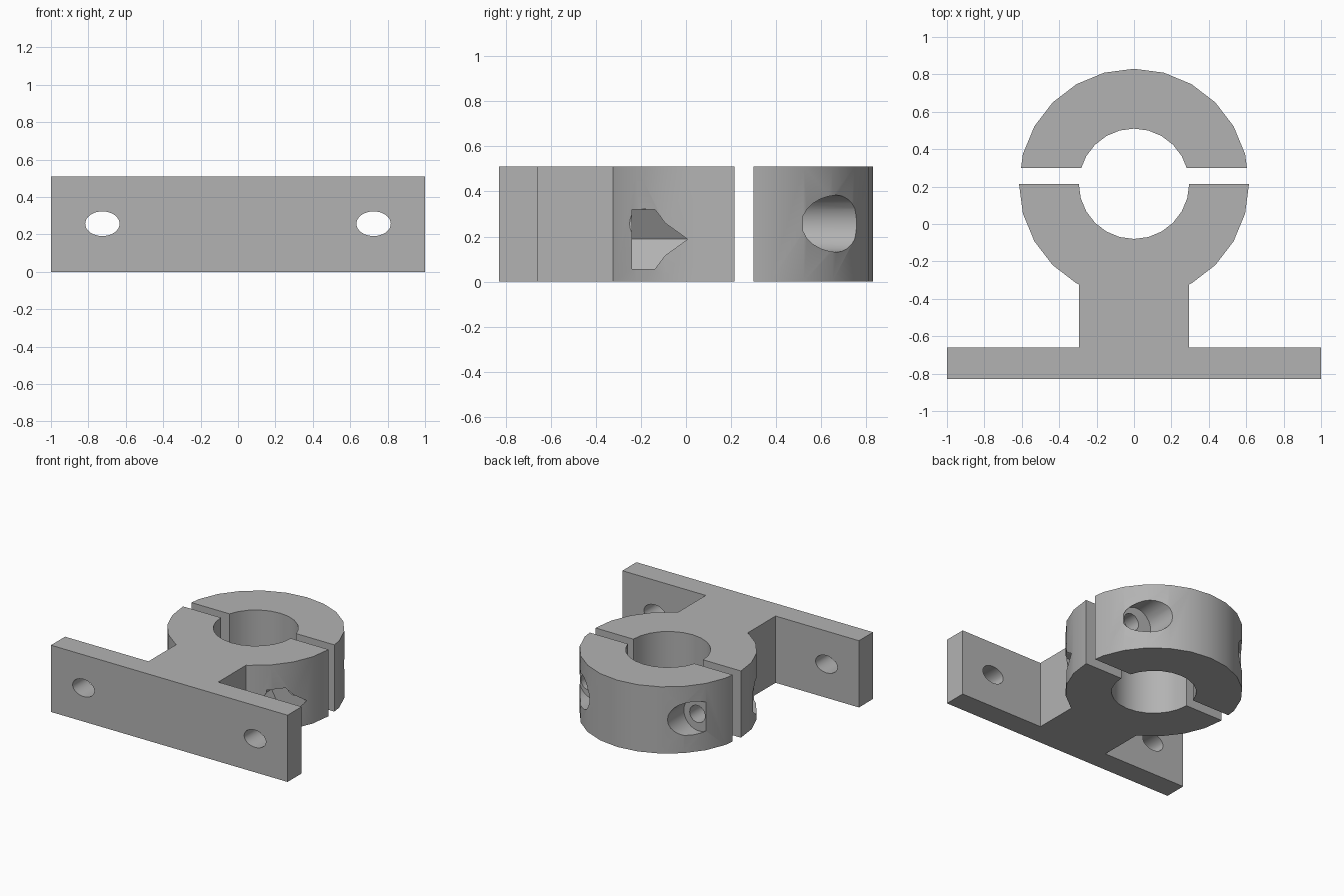
import bpy, bmesh
from math import sin, cos, radians, pi

if "Cube" in bpy.data.objects:
    bpy.data.objects.remove(bpy.data.objects["Cube"])

HEIGHT, MID = 0.51, 0.257
CY, R_OUT, R_IN = 0.215, 0.615, 0.295   # clamp ring
GAP_BACK = 0.30

steel = bpy.data.materials.new("plain grey")
steel.use_nodes = True
grey = (0.45, 0.45, 0.45, 1)
steel.diffuse_color = grey
steel.node_tree.nodes["Principled BSDF"].inputs["Base Color"].default_value = grey


def make_object(name, bm):
    bmesh.ops.recalc_face_normals(bm, faces=bm.faces)
    mesh = bpy.data.meshes.new(name)
    bm.to_mesh(mesh)
    bm.free()
    mesh.materials.append(steel)
    ob = bpy.data.objects.new(name, mesh)
    bpy.context.collection.objects.link(ob)
    return ob


def prism(name, points, move):
    """Extrude a closed 2D outline; points are 2D, move is the 3D sweep."""
    bm = bmesh.new()
    face = bm.faces.new([bm.verts.new(p) for p in points])
    out = bmesh.ops.extrude_face_region(bm, geom=[face])
    verts = [v for v in out["geom"] if isinstance(v, bmesh.types.BMVert)]
    bmesh.ops.translate(bm, verts=verts, vec=move)
    return make_object(name, bm)


def arc(r, start, stop, step):
    return [(r * cos(radians(a)), CY + r * sin(radians(a)), 0)
            for a in range(start, stop + step // abs(step), step)]


def bore(x, z, rx, rz, y0, y1, sides):
    """Cutter running along y, round or hexagonal."""
    pts = [(x + rx * cos(2 * pi * i / sides), y0, z + rz * sin(2 * pi * i / sides))
           for i in range(sides)]
    ob = prism("bore_cutter", pts, (0, y1 - y0, 0))
    ob.hide_render = True
    return ob


def cut(target, cutters):
    """Apply the boolean cuts, then discard the cutters."""
    for c in cutters:
        mod = target.modifiers.new("cut", "BOOLEAN")
        mod.operation, mod.solver, mod.object = "DIFFERENCE", "EXACT", c
    bpy.context.view_layer.update()
    graph = bpy.context.evaluated_depsgraph_get()
    mesh = bpy.data.meshes.new_from_object(target.evaluated_get(graph))
    target.modifiers.clear()
    target.data = mesh
    for c in cutters:
        bpy.data.objects.remove(c)
    bpy.ops.object.select_all(action="DESELECT")
    target.select_set(True)
    bpy.context.view_layer.objects.active = target
    bpy.ops.object.shade_smooth_by_angle(angle=radians(30))


# Mounting plate, stem and front half of the ring as one outline
side = [(0.295, -0.323, 0), (0.295, -0.66, 0), (1, -0.66, 0), (1, -0.83, 0)]
right_edge = arc(R_OUT, 0, -60, -15) + side
left_edge = [(-x, y, z) for x, y, z in reversed(right_edge)]
base = prism("mounting_base", right_edge + left_edge + arc(R_IN, -180, 0, 15),
             (0, 0, HEIGHT))

# Loose back half of the ring, trimmed straight at the gap
step_out = (R_OUT * cos(radians(15)), CY + R_OUT * sin(radians(15)))
t = (GAP_BACK - CY) / (step_out[1] - CY)
x_out = R_OUT + (step_out[0] - R_OUT) * t
x_in = (R_IN ** 2 - (GAP_BACK - CY) ** 2) ** 0.5 - 0.001
outline = ([(x_out, GAP_BACK, 0)] + arc(R_OUT, 15, 165, 15)
           + [(-x_out, GAP_BACK, 0), (-x_in, GAP_BACK, 0)]
           + arc(R_IN, 150, 30, -15) + [(x_in, GAP_BACK, 0)])
cap = prism("clamp_cap", outline, (0, 0, HEIGHT))

base_cuts, cap_cuts = [], []
for s, head_x, nut_x in ((1, 0.412, 0.422), (-1, -0.473, -0.47)):
    # oblong mounting holes
    base_cuts.append(bore(s * 0.725, MID, 0.092, 0.066, -0.9, -0.6, 32))
    # clamp screw holes with nut pockets in front and head recesses behind
    base_cuts.append(bore(s * 0.46, MID, 0.065, 0.065, -0.45, 0.3, 24))
    base_cuts.append(bore(nut_x, 0.188, 0.152, 0.152, -0.24, 0.02, 6))
    cap_cuts.append(bore(s * 0.46, MID, 0.065, 0.065, 0.2, 0.9, 24))
    cap_cuts.append(bore(head_x, MID, 0.127, 0.127, 0.52, 0.95, 24))

cut(base, base_cuts)
cut(cap, cap_cuts)
